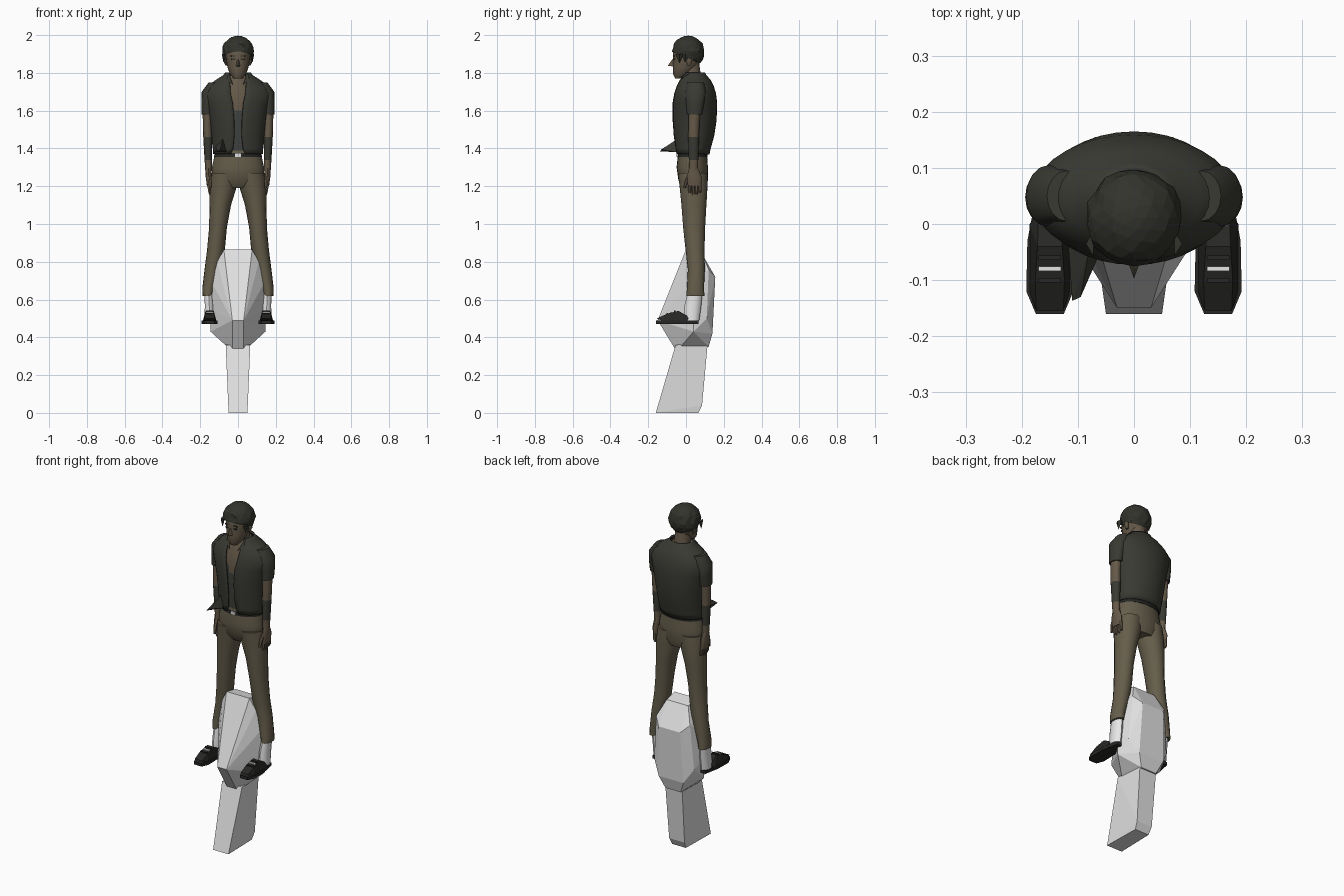
import bpy, bmesh, math, random
from mathutils import Vector

random.seed(4)
cube = bpy.data.objects.get("Cube")
if cube:
    bpy.data.objects.remove(cube)


def material(name, r, g, b):
    m = bpy.data.materials.new(name)
    m.use_nodes = True
    m.diffuse_color = (r, g, b, 1)
    bsdf = m.node_tree.nodes["Principled BSDF"]
    bsdf.inputs["Base Color"].default_value = (r, g, b, 1)
    bsdf.inputs["Roughness"].default_value = 0.9
    return m


JACKET = material("dark jacket", .042, .042, .034)
VEST = material("grey undershirt", .05, .056, .05)
TROUSER = material("brown trousers", .13, .11, .07)
SKIN = material("tan skin", .13, .1, .066)
HAIR = material("dark hair", .033, .033, .026)
SHOE = material("black shoe", .02, .02, .018)
STONE = material("pale stone", .75, .75, .75)
SOCK = material("white sock", .85, .85, .85)


def finish(name, bm, mats, smooth=True):
    bmesh.ops.recalc_face_normals(bm, faces=bm.faces)
    mesh = bpy.data.meshes.new(name)
    bm.to_mesh(mesh)
    bm.free()
    obj = bpy.data.objects.new(name, mesh)
    bpy.context.collection.objects.link(obj)
    for m in mats:
        mesh.materials.append(m)
    if smooth:
        bpy.ops.object.select_all(action='DESELECT')
        obj.select_set(True)
        bpy.context.view_layer.objects.active = obj
        bpy.ops.object.shade_smooth_by_angle(angle=math.radians(50))
    return obj


def loft(name, rings, *mats, n=16, gaps=None, rule=None):
    """Stack elliptical rings (z, cx, cy, rx, ry); gaps leave a front opening."""
    bm = bmesh.new()
    rows = []
    for k, (z, cx, cy, rx, ry) in enumerate(rings):
        gap = gaps[k] if gaps else 0
        row = []
        for i in range(n):
            t = i / (n - 1) if gaps else i / n
            a = gap + t * (math.tau - 2 * gap)
            row.append(bm.verts.new((cx + rx * math.sin(a), cy - ry * math.cos(a), z)))
        rows.append(row)
    for low, high in zip(rows, rows[1:]):
        for i in range(n - 1 if gaps else n):
            j = (i + 1) % n
            bm.faces.new((low[i], low[j], high[j], high[i]))
    if not gaps:
        bm.faces.new(rows[0])
        bm.faces.new(rows[-1])
    if rule:
        for f in bm.faces:
            f.material_index = rule(f.calc_center_median())
    return finish(name, bm, mats)


def hull(name, points, mat, mirror=False):
    """Flat-faced convex solid through the points."""
    bm = bmesh.new()
    for x, y, z in points:
        bm.verts.new((x, y, z))
        if mirror and x:
            bm.verts.new((-x, y, z))
    res = bmesh.ops.convex_hull(bm, input=bm.verts)
    loose = set(res["geom_interior"]) | set(res["geom_unused"])
    bmesh.ops.delete(bm, geom=[v for v in loose if isinstance(v, bmesh.types.BMVert)], context='VERTS')
    return finish(name, bm, [mat], smooth=False)


def box(name, x, y, z, sx, sy, sz, mat):
    return hull(name, [(x + i * sx / 2, y + j * sy / 2, z + k * sz / 2)
                       for i in (-1, 1) for j in (-1, 1) for k in (-1, 1)], mat)


# Faceted boulder and the leaning post below it
hull("boulder", [(.075, 0, .865), (.07, .08, .85), (.11, .01, .8), (.145, .03, .7),
                 (.07, .155, .72), (.11, .12, .76), (.15, .04, .55), (.03, -.15, .49),
                 (.145, .04, .43), (.08, .14, .42), (.05, .12, .35), (.03, -.05, .325),
                 (.13, .11, .5)], STONE, mirror=True)
hull("post", [(.05, -.16, 0), (.045, .065, 0), (.05, .085, .04),
              (.065, -.055, .36), (.055, .115, .37)], STONE, mirror=True)

for side, word in ((-1, "right"), (1, "left")):
    # Trouser leg with flared cuff
    loft(word + "_trouser_leg", [(.62, side * .16, .05, .027, .048),
                                 (.66, side * .155, .05, .034, .045),
                                 (.76, side * .135, .055, .042, .045),
                                 (.86, side * .117, .048, .047, .05),
                                 (.98, side * .106, .043, .047, .058),
                                 (1.1, side * .094, .042, .057, .066),
                                 (1.2, side * .078, .04, .072, .074),
                                 (1.27, side * .07, .035, .07, .078)], TROUSER)
    # Sock and shoe
    loft(word + "_sock", [(.49, side * .152, .03, .028, .04),
                          (.56, side * .152, .035, .025, .045),
                          (.65, side * .156, .05, .022, .038)], SOCK, n=10)
    x = side * .15
    hull(word + "_sole", [(x + i * w, y, z) for i in (-1, 1) for z in (.47, .488)
                          for w, y in ((.022, .065), (.04, -.03), (.042, -.12), (.025, -.16))], SHOE)
    hull(word + "_shoe_upper", [(x + i * w, y, z) for i in (-1, 1)
                                for w, y, z in ((.036, -.12, .485), (.024, -.155, .5), (.026, -.1, .525),
                                                (.022, -.04, .54), (.036, .0, .485), (.02, .02, .505))], SHOE)
    for k in range(3):
        box(word + "_shoe_lace", x, -.06 - k * .02, .537 - k * .006, .04, .008, .008, SOCK if k == 1 else SHOE)

    # Sleeve, bare arm and dark forearm wrap
    loft(word + "_sleeve", [(1.58, side * .162, .045, .031, .04),
                            (1.64, side * .16, .048, .034, .048),
                            (1.7, side * .152, .05, .04, .055),
                            (1.75, side * .12, .05, .035, .045)], JACKET)
    loft(word + "_arm", [(1.28, side * .155, .04, .018, .022),
                         (1.34, side * .157, .04, .02, .025),
                         (1.46, side * .16, .04, .024, .029),
                         (1.53, side * .162, .042, .024, .029),
                         (1.62, side * .16, .045, .028, .033)], SKIN, JACKET, n=12,
         rule=lambda c: 1 if 1.33 < c.z < 1.47 else 0)
    # Hand with fingers and thumb
    loft(word + "_palm", [(1.2, side * .153, .046, .012, .036),
                          (1.25, side * .156, .044, .016, .04),
                          (1.3, side * .155, .04, .018, .022)], SKIN, n=10)
    for k in range(4):
        y = .02 + k * .018
        tip = 1.15 + abs(k - 1.3) * .01
        loft(word + "_finger", [(tip, side * .147, y, .006, .006), (1.18, side * .152, y, .009, .009),
                                (1.22, side * .154, y, .009, .009)], SKIN, n=6)
    loft(word + "_thumb", [(1.19, side * .147, -.008, .007, .007),
                           (1.23, side * .15, .003, .01, .01),
                           (1.27, side * .154, .025, .01, .012)], SKIN, n=6)

# Hips and belt
loft("trouser_seat", [(1.19, 0, .045, .09, .058), (1.23, 0, .038, .138, .078),
                      (1.3, 0, .033, .138, .083), (1.39, 0, .035, .118, .075)], TROUSER, n=24)
loft("belt", [(1.355, 0, .035, .127, .08), (1.375, 0, .035, .123, .079)], SHOE, n=24)
box("belt_buckle", 0, -.046, 1.365, .03, .008, .018, STONE)

# Torso: undershirt with a bare V at the chest
loft("torso", [(1.36, 0, .035, .11, .072), (1.45, 0, .04, .115, .085), (1.55, 0, .043, .12, .093),
               (1.6, 0, .044, .12, .095), (1.64, 0, .045, .12, .095), (1.7, 0, .045, .12, .088),
               (1.75, 0, .045, .08, .07), (1.79, 0, .04, .05, .05)], VEST, SKIN, n=32,
     rule=lambda c: 1 if c.z > 1.6 + abs(c.x) else 0)

# Open jacket with a rolled thickness
jacket = loft("open_jacket", [(1.37, 0, .035, .128, .085), (1.4, 0, .037, .13, .09),
                              (1.47, 0, .042, .137, .104), (1.55, 0, .045, .147, .113),
                              (1.64, 0, .046, .165, .115), (1.69, 0, .047, .178, .108),
                              (1.73, 0, .047, .155, .096), (1.76, 0, .046, .115, .082),
                              (1.785, 0, .043, .075, .062), (1.8, 0, .042, .064, .055)],
              JACKET, n=33, gaps=[.3, .2, .14, .14, .17, .22, .27, .4, .6, .75])
solid = jacket.modifiers.new("cloth", 'SOLIDIFY')
solid.thickness = .008
solid.offset = 0
hull("jacket_flap", [(-.12, .0, 1.41), (-.11, -.137, 1.385), (-.095, -.13, 1.395),
                     (-.06, -.05, 1.38), (-.08, -.045, 1.45), (-.12, 0, 1.38)], JACKET)
for side in (-1, 1):
    hull("collar", [(side * .025, -.045, 1.735), (side * .06, -.03, 1.765), (side * .07, .02, 1.8),
                    (side * .05, .0, 1.8), (side * .04, -.035, 1.755)], JACKET)

# Neck, head and face
loft("neck", [(1.74, 0, .04, .048, .045), (1.85, 0, .025, .042, .045)], SKIN)
loft("head", [(1.77, 0, -.035, .022, .022), (1.795, 0, -.022, .043, .047), (1.83, 0, -.005, .056, .064),
              (1.87, 0, .005, .063, .075), (1.92, 0, .008, .068, .078), (1.96, 0, .01, .055, .065)], SKIN, n=20)
hull("nose", [(.013, -.062, 1.833), (0, -.097, 1.838), (0, -.066, 1.88), (.008, -.06, 1.87)], SKIN, mirror=True)
box("mouth", 0, -.062, 1.812, .032, .008, .005, HAIR)
for side, word in ((-1, "right"), (1, "left")):
    box(word + "_eye", side * .024, -.063, 1.872, .02, .009, .007, HAIR)
    box(word + "_brow", side * .025, -.063, 1.89, .028, .009, .006, HAIR)
    loft(word + "_ear", [(1.84, side * .06, .015, .006, .008), (1.86, side * .068, .018, .008, .015),
                         (1.885, side * .066, .02, .006, .012)], SKIN, n=8)

# Ragged hair cap, trimmed higher at the face than at the nape
bm = bmesh.new()
bmesh.ops.create_icosphere(bm, subdivisions=3, radius=1)
for v in bm.verts:
    r = random.uniform(.95, 1.04)
    v.co = Vector((v.co.x * .085 * r, .012 + v.co.y * .087 * r, 1.912 + v.co.z * .085))
bmesh.ops.bisect_plane(bm, geom=bm.verts[:] + bm.edges[:] + bm.faces[:], clear_inner=True,
                       plane_co=(0, .01, 1.877), plane_no=(0, .42, 1))
finish("hair", bm, [HAIR], smooth=False)
for side in (-1, 1):
    for k in range(4):
        y = -.035 + k * .03
        x = side * (.072 - k * .006)
        hull("hair_tuft", [(x + side * .014, y, 1.9), (x, y - .022, 1.9), (x, y + .022, 1.9),
                           (x + side * .004, y, 1.85 + .005 * (k % 2))], HAIR)
